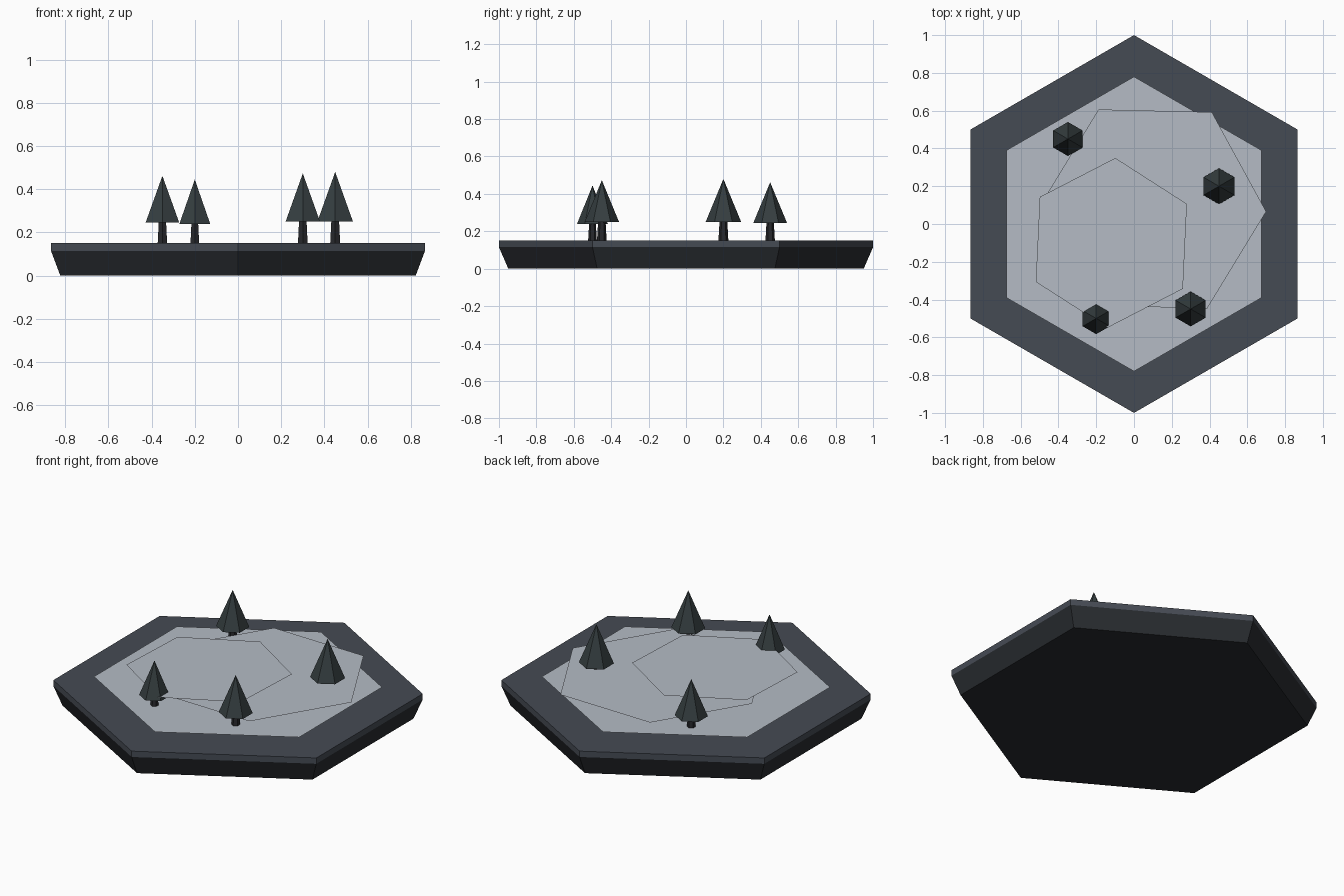
import bpy, bmesh
from math import sin, cos, pi

if "Cube" in bpy.data.objects:
    bpy.data.objects.remove(bpy.data.objects["Cube"])


def material(name, rgb):
    m = bpy.data.materials.new(name)
    m.diffuse_color = (*rgb, 1)
    m.use_nodes = True
    m.node_tree.nodes["Principled BSDF"].inputs["Base Color"].default_value = m.diffuse_color
    return m


stone = material("slate", (0.06, 0.07, 0.088))
dark = material("dark_base", (0.022, 0.025, 0.03))
fog = material("pale_mist", (0.46, 0.50, 0.56))
leaf = material("dark_green", (0.035, 0.047, 0.05))
bark = material("bark", (0.02, 0.021, 0.024))


def hex_part(name, rings, mat, centre=(0, 0), turn=0.0):
    """Six-sided solid through (radius, z) rings; one ring gives a flat sheet."""
    bm = bmesh.new()
    loops = []
    for r, z in rings:
        if r == 0:
            loops.append([bm.verts.new((0, 0, z))] * 6)
        else:
            angles = [pi / 2 + i * pi / 3 + turn for i in range(6)]
            loops.append([bm.verts.new((r * cos(a), r * sin(a), z)) for a in angles])
    for low, high in zip(loops, loops[1:]):
        for i in range(6):
            j = (i + 1) % 6
            corners = [low[i], low[j], high[j], high[i]]
            bm.faces.new(list(dict.fromkeys(corners)))
    if len(rings) > 1:
        bm.faces.new(loops[0][::-1])
    if rings[-1][0] > 0:
        bm.faces.new(loops[-1])
    mesh = bpy.data.meshes.new(name)
    bm.to_mesh(mesh)
    bm.free()
    mesh.materials.append(mat)
    ob = bpy.data.objects.new(name, mesh)
    ob.location = (*centre, 0)
    bpy.context.collection.objects.link(ob)
    return ob


# Tile: tapered base with a straight-sided slab on top
hex_part("tile_base", [(0.95, 0), (1.0, 0.115)], dark)
hex_part("tile_slab", [(1.0, 0.115), (1.0, 0.15)], stone)

# Three thin floating mist sheets, each smaller and turned further
sheets = [(0.78, 0.18, (0, 0), 0), (0.60, 0.22, (0.10, 0.08), 0.5),
          (0.45, 0.26, (-0.12, -0.10), 1.0)]
for n, (r, z, c, turn) in enumerate(sheets, 1):
    hex_part(f"mist_layer_{n}", [(r, z)], fog, c, turn)

# Trees: tapered trunk and six-sided cone; (x, y, radius, cone base, tip)
trees = [(-0.35, 0.45, 0.090, 0.245, 0.462), (0.45, 0.20, 0.095, 0.250, 0.480),
         (0.30, -0.45, 0.092, 0.250, 0.473), (-0.20, -0.50, 0.083, 0.238, 0.445)]
for n, (x, y, r, base, tip) in enumerate(trees, 1):
    hex_part(f"tree_trunk_{n}", [(r * 0.28, 0.15), (r * 0.22, base)], bark, (x, y))
    hex_part(f"tree_foliage_{n}", [(r, base), (0, tip)], leaf, (x, y))
